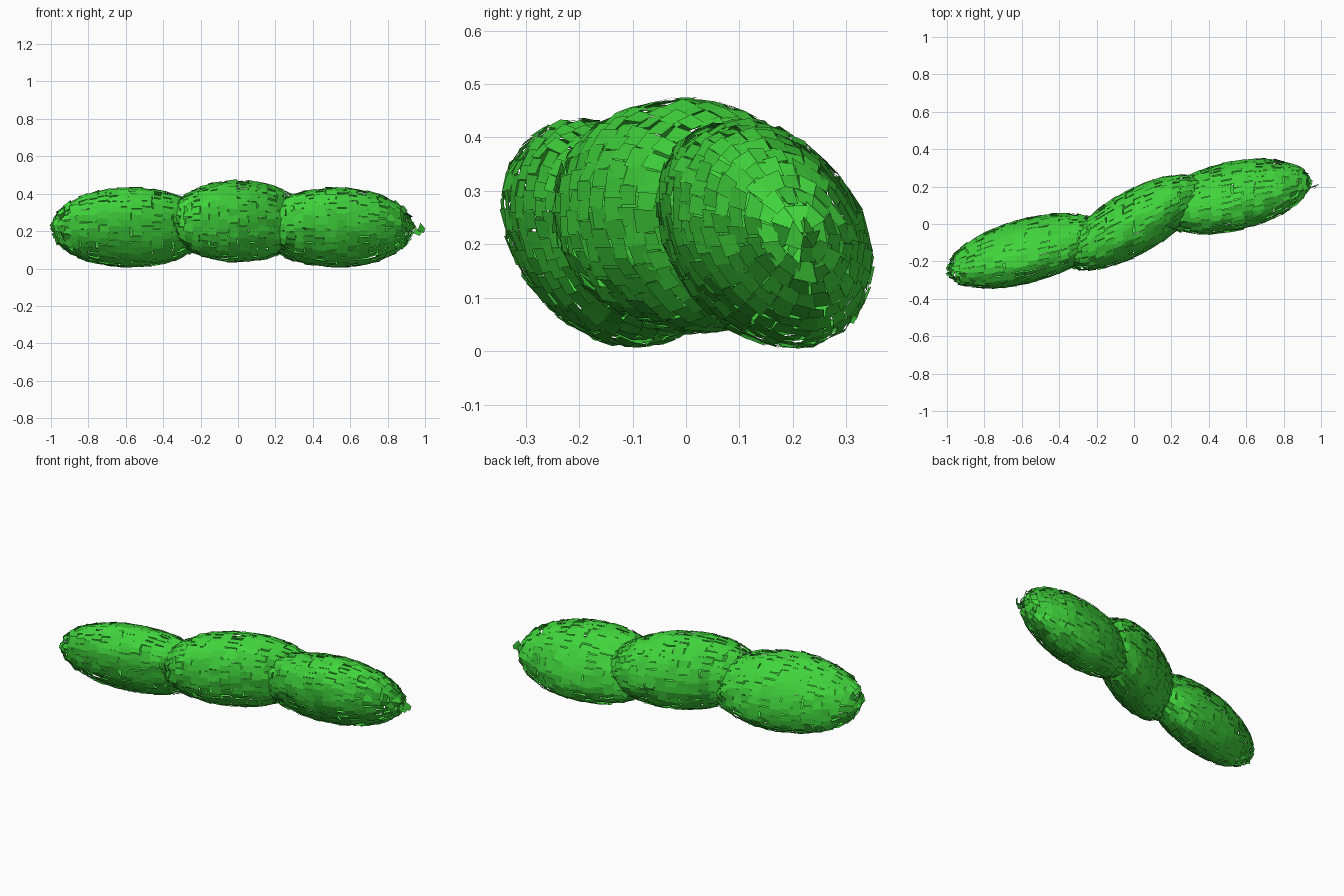
import bpy, bmesh, math, random
from mathutils import Vector, Matrix

if "Cube" in bpy.data.objects:
    bpy.data.objects.remove(bpy.data.objects["Cube"])

random.seed(11)

green = bpy.data.materials.new("leaf green")
green.diffuse_color = (0.052, 0.66, 0.045, 1)
green.use_nodes = True
green.node_tree.nodes["Principled BSDF"].inputs["Base Color"].default_value = green.diffuse_color


def skew_frame(hx, hy, hz, sxy, syz):
    """Matrix turning a unit sphere into a leaning ellipsoid with these half extents."""
    a = hx
    b = sxy / a
    c = math.sqrt(hy * hy - b * b)
    d = syz / c
    e = math.sqrt(hz * hz - d * d)
    return Matrix(((a, 0, 0), (b, c, 0), (0, d, e)))


def sphere_point(t, p):
    # Poles lie on the x axis
    return Vector((math.cos(t), math.sin(t) * math.cos(p), math.sin(t) * math.sin(p)))


def finish(name, bm):
    mesh = bpy.data.meshes.new(name)
    bm.to_mesh(mesh)
    bm.free()
    mesh.materials.append(green)
    obj = bpy.data.objects.new(name, mesh)
    bpy.context.collection.objects.link(obj)


def tiled_lobe(name, centre, frame, rings=22, around=36):
    """Ellipsoid shell made of loose, overlapping flat tiles."""
    bm = bmesh.new()
    centre = Vector(centre)
    step = math.pi / rings
    for i in range(rings):
        t = (i + 0.5) * step
        count = max(5, round(around * math.sin(t)))
        width = 2 * math.pi / count
        phase = random.random() * width
        tip = abs(math.cos(t)) ** 3          # tiles stand off more at the tips
        for j in range(count):
            p = phase + j * width + random.uniform(-0.06, 0.06) * width
            tc = t + random.uniform(-0.12, 0.12) * step
            dt = step * random.uniform(0.46, 0.68)
            dp = width * random.uniform(0.43, 0.60)
            twist = random.uniform(-0.07, 0.07)
            lift = random.uniform(0.994, 1.014)
            tilt = 0.014 + 0.012 * tip
            tilt_t = random.uniform(-tilt, tilt)
            tilt_p = random.uniform(-tilt, tilt)
            verts = []
            for st, sp in ((-1, -1), (1, -1), (1, 1), (-1, 1)):
                tt = tc + dt * (st - sp * twist)
                tt = min(max(tt, 0.02), math.pi - 0.02)
                q = sphere_point(tt, p + dp * (sp + st * twist))
                verts.append(bm.verts.new(centre + frame @ (q * (lift + st * tilt_t + sp * tilt_p))))
            bm.faces.new(verts)
    bm.normal_update()
    # Every tile faces outward
    for f in bm.faces:
        if f.normal.dot(f.calc_center_median() - centre) < 0:
            f.normal_flip()
    finish(name, bm)


# Three overlapping lobes of the body
tiled_lobe("left_lobe", (-0.575, -0.143, 0.220), skew_frame(0.418, 0.20, 0.212, 0.040, -0.011))
tiled_lobe("middle_lobe", (0.0, 0.008, 0.253), skew_frame(0.37, 0.255, 0.218, 0.064, -0.003))
tiled_lobe("right_lobe", (0.525, 0.147, 0.219), skew_frame(0.41, 0.20, 0.212, 0.030, -0.011))

# Loose flakes at the right tip
bm = bmesh.new()
for corners in (
    ((0.935, 0.19, 0.19), (0.97, 0.20, 0.175), (0.99, 0.215, 0.20), (0.95, 0.20, 0.215)),
    ((0.96, 0.185, 0.20), (0.995, 0.215, 0.19), (1.0, 0.22, 0.215), (0.975, 0.20, 0.245)),
):
    bm.faces.new([bm.verts.new(c) for c in corners])
finish("tip_flakes", bm)
